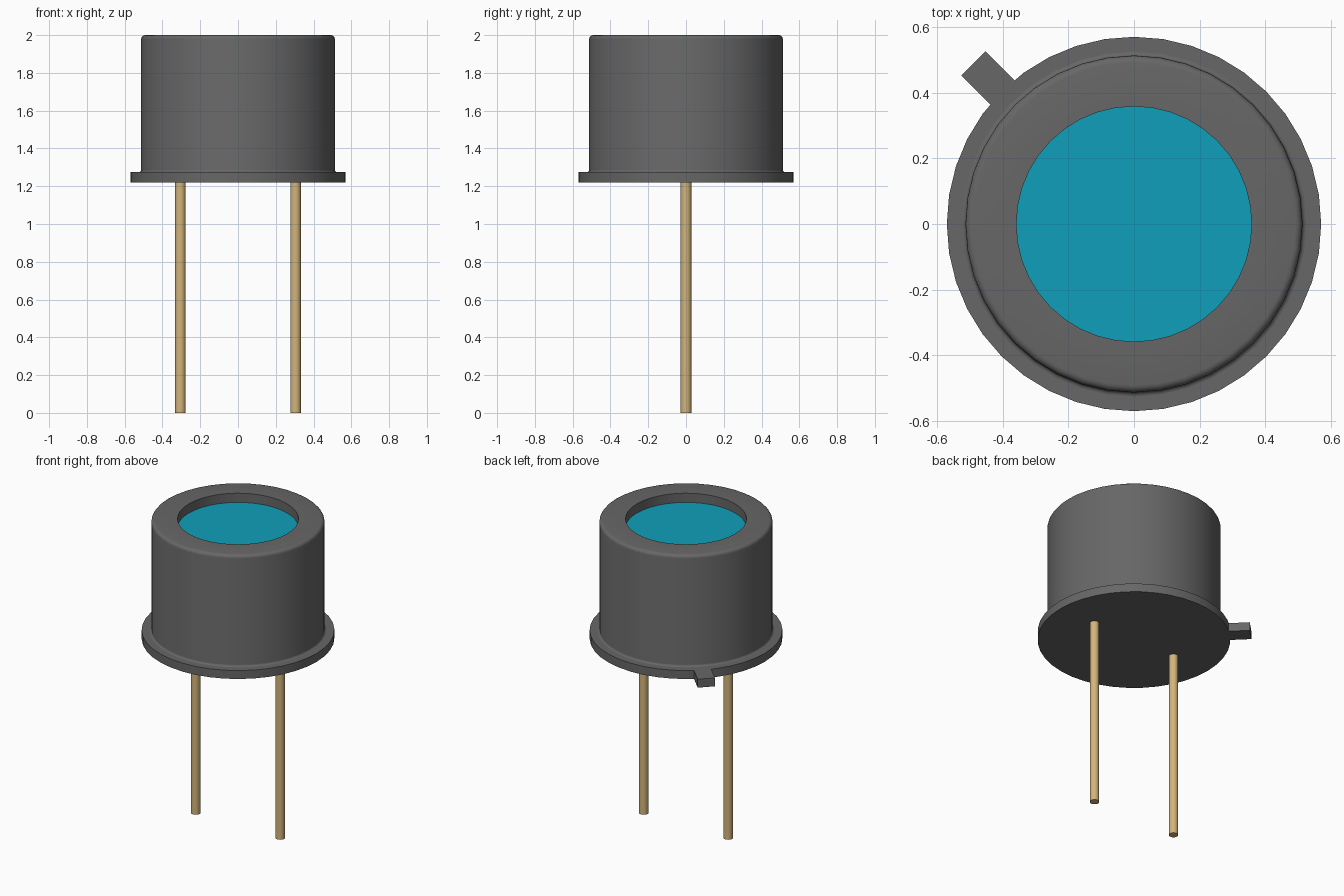
import bpy, bmesh
from math import cos, sin, pi, radians
from mathutils import Matrix, Vector

cube = bpy.data.objects.get("Cube")
if cube:
    bpy.data.objects.remove(cube, do_unlink=True)

SIDES = 40
FLANGE_Z, FLANGE_TOP, TOP = 1.22, 1.275, 2.0


def material(name, color):
    m = bpy.data.materials.new(name)
    m.use_nodes = True
    m.diffuse_color = (*color, 1)
    bsdf = next(n for n in m.node_tree.nodes if n.type == 'BSDF_PRINCIPLED')
    bsdf.inputs["Base Color"].default_value = (*color, 1)
    return m


metal = material("dark grey metal", (0.135, 0.135, 0.135))
glass = material("teal glass", (0.005, 0.345, 0.49))
gold = material("pale gold", (0.65, 0.46, 0.2))


def finish(name, bm, mat):
    bmesh.ops.recalc_face_normals(bm, faces=bm.faces)
    mesh = bpy.data.meshes.new(name)
    bm.to_mesh(mesh)
    bm.free()
    mesh.materials.append(mat)
    ob = bpy.data.objects.new(name, mesh)
    bpy.context.collection.objects.link(ob)
    bpy.ops.object.select_all(action='DESELECT')
    ob.select_set(True)
    bpy.context.view_layer.objects.active = ob
    bpy.ops.object.shade_smooth_by_angle(angle=radians(35))
    return ob


def lathe(name, profile, mat, sides=SIDES, x=0):
    """Revolve (radius, z) points about a vertical axis."""
    bm = bmesh.new()
    verts = [bm.verts.new((r, 0, z)) for r, z in profile]
    edges = [bm.edges.new(pair) for pair in zip(verts, verts[1:])]
    bmesh.ops.spin(bm, geom=verts + edges, cent=(0, 0, 0), axis=(0, 0, 1),
                   angle=2 * pi, steps=sides)
    bmesh.ops.remove_doubles(bm, verts=bm.verts, dist=0.0001)
    bmesh.ops.translate(bm, verts=bm.verts, vec=(x, 0, 0))
    return finish(name, bm, mat)


def disc(name, r, z0, z1, mat, sides=SIDES, x=0):
    return lathe(name, [(0, z0), (r, z0), (r, z1), (0, z1)], mat, sides, x)


def arc(r, z, size, start, end, steps=4):
    """Quarter-round points for a profile, angles in degrees."""
    angles = [radians(start + (end - start) * i / steps) for i in range(steps + 1)]
    return [(r + size * cos(a), z + size * sin(a)) for a in angles]


# Base flange
disc("base_flange", 0.57, FLANGE_Z, FLANGE_TOP, metal)

# Can with a small foot fillet, rounded top edge and recessed opening
R, FOOT, EDGE = 0.513, 0.012, 0.022
can = [(0, FLANGE_TOP - 0.01), (R + FOOT, FLANGE_TOP - 0.01)]
can += arc(R + FOOT, FLANGE_TOP + FOOT, FOOT, 270, 180)
can += arc(R - EDGE, TOP - EDGE, EDGE, 0, 90)
can += [(0.358, TOP), (0.358, 1.92), (0, 1.92)]
lathe("can", can, metal)

# Window set into the opening
disc("window", 0.358, 1.925, 1.94, glass)

# Index tab pointing back and to the right
bm = bmesh.new()
bmesh.ops.create_cube(bm, size=1)
bmesh.ops.scale(bm, verts=bm.verts, vec=(0.19, 0.104, FLANGE_TOP - FLANGE_Z))
bmesh.ops.translate(bm, verts=bm.verts,
                    vec=Vector((0.597, 0, (FLANGE_Z + FLANGE_TOP) / 2)))
bmesh.ops.rotate(bm, verts=bm.verts, cent=(0, 0, 0),
                 matrix=Matrix.Rotation(radians(135), 3, 'Z'))
finish("index_tab", bm, metal)

# Lead pins
for side, x in (("left", 0.305), ("right", -0.305)):
    disc(side + "_pin", 0.028, 0, FLANGE_Z + 0.02, gold, 20, x)
